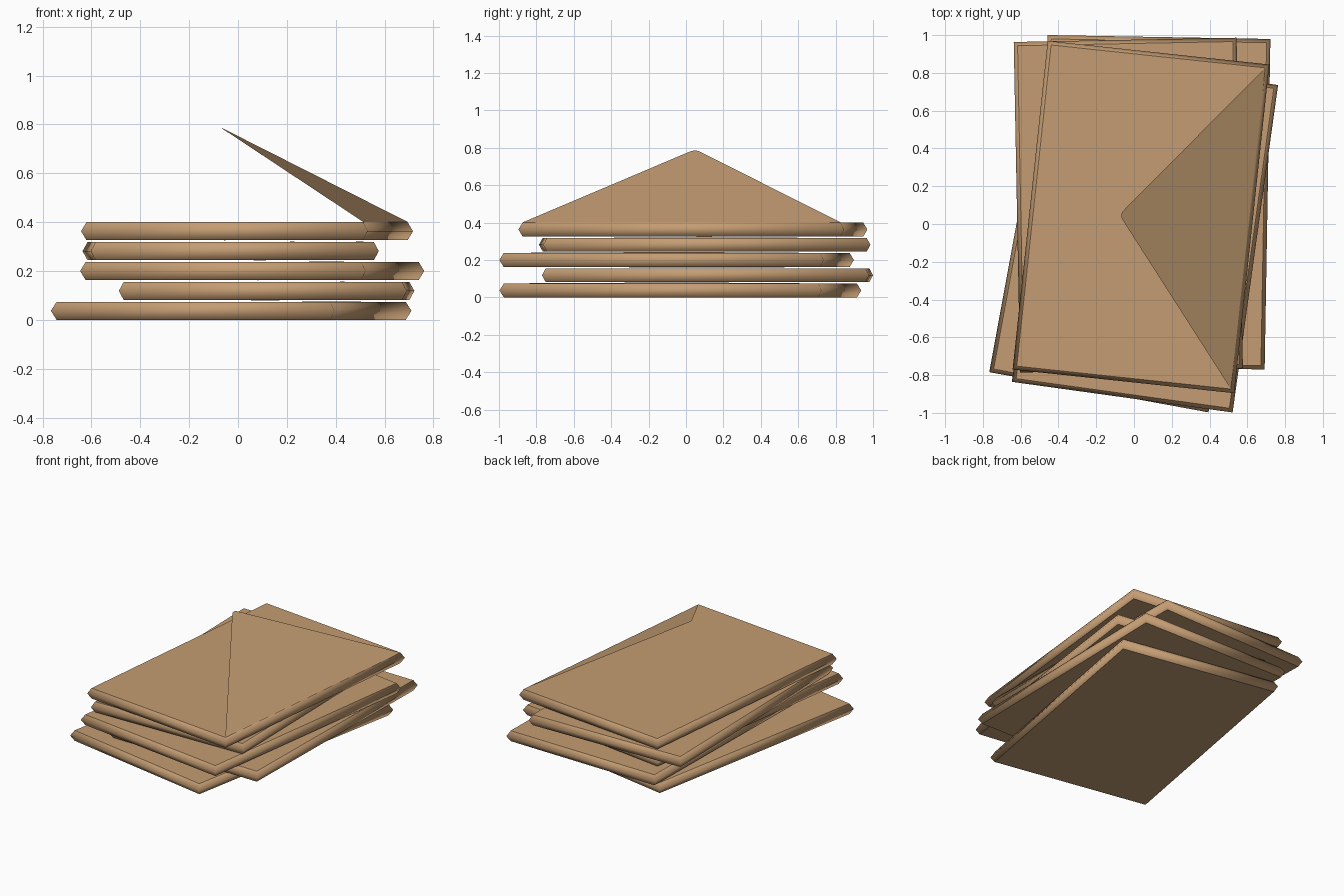
import bpy
import bmesh
from math import radians

cube = bpy.data.objects.get("Cube")
if cube:
    bpy.data.objects.remove(cube, do_unlink=True)

# Kraft paper, the only colour
paper = bpy.data.materials.new("kraft_paper")
paper.use_nodes = True
colour = (0.55, 0.335, 0.17, 1)
paper.diffuse_color = colour
bsdf = paper.node_tree.nodes["Principled BSDF"]
bsdf.inputs["Base Color"].default_value = colour
bsdf.inputs["Roughness"].default_value = 0.9

HALF_W, HALF_L = 0.59, 0.875   # outer edge of an envelope
INSET = 0.02                   # top and bottom panels sit inside the edge
THICK, STEP = 0.074, 0.0815


def add_object(name, bm, place):
    mesh = bpy.data.meshes.new(name)
    bm.to_mesh(mesh)
    bm.free()
    mesh.materials.append(paper)
    obj = bpy.data.objects.new(name, mesh)
    x, y, z, turn = place
    obj.location = (x, y, z)
    obj.rotation_euler.z = radians(turn)
    bpy.context.collection.objects.link(obj)
    return obj


def envelope_body(name, place):
    # Three stacked rectangles give the pointed edge
    bm = bmesh.new()
    rings = []
    for z, inset in ((0, INSET), (THICK / 2, 0), (THICK, INSET)):
        w, l = HALF_W - inset, HALF_L - inset
        rings.append([bm.verts.new((sx * w, sy * l, z))
                      for sx, sy in ((-1, -1), (1, -1), (1, 1), (-1, 1))])
    panels = [bm.faces.new(rings[0][::-1]), bm.faces.new(rings[2])]
    for low, high in zip(rings, rings[1:]):
        for i in range(4):
            j = (i + 1) % 4
            bm.faces.new((low[i], low[j], high[j], high[i])).smooth = True
    # Soft rim, crisp flat panels
    for panel in panels:
        for edge in panel.edges:
            edge.smooth = False
    return add_object(name, bm, place)


def envelope_flap(name, place, lift):
    # Triangular flap with a rounded tip, hinged on the right-hand long edge
    hinge = HALF_W - INSET
    side = [(hinge, HALF_L - INSET), (-0.085, 0.038), (-0.1, 0.018)]
    tip = (-0.105, 0)
    outline = side + [tip] + [(x, -y) for x, y in reversed(side)]
    bm = bmesh.new()
    reach = hinge - tip[0]
    bm.faces.new([bm.verts.new((x, y, THICK + 0.001 + lift * (hinge - x) / reach))
                  for x, y in outline])
    return add_object(name, bm, place)


# Stack from the bottom up: x, y, turn in degrees, lift of the flap tip
stack = (
    (-0.028, -0.03, -10.4, 0.005),
    (0.117, 0.115, -1, 0.004),
    (0.058, -0.05, -7.9, 0.005),
    (-0.03, 0.1, 1.1, 0.005),
    (0.037, 0.037, -6.1, 0.385),
)
for i, (x, y, turn, lift) in enumerate(stack):
    place = (x, y, i * STEP, turn)
    envelope_body(f"envelope_body_{i + 1}", place)
    envelope_flap(f"envelope_flap_{i + 1}", place, lift)
